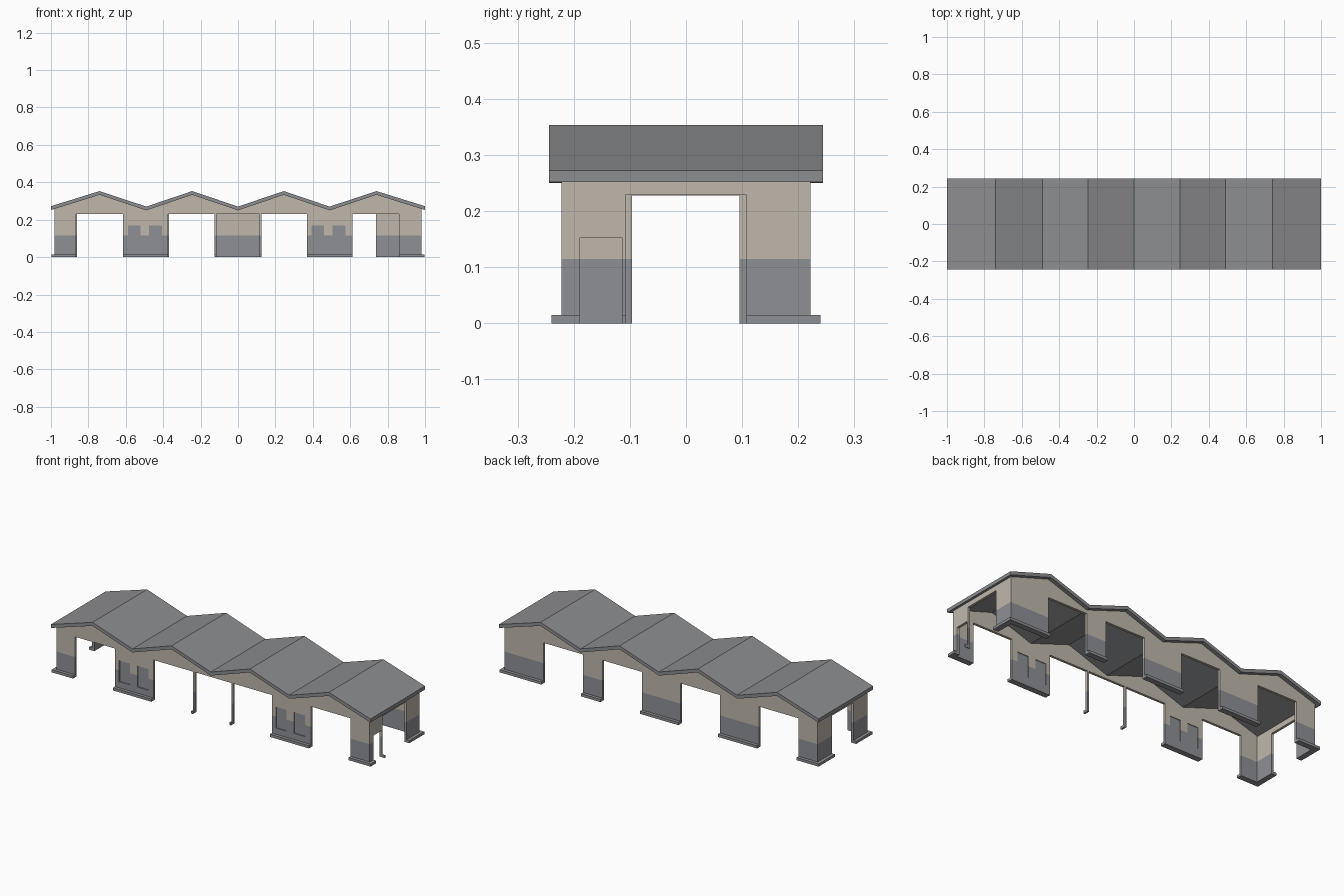
import bpy, bmesh
from mathutils import Vector

cube = bpy.data.objects.get("Cube")
if cube:
    bpy.data.objects.remove(cube, do_unlink=True)


def material(name, rgb):
    m = bpy.data.materials.new(name)
    m.use_nodes = True
    m.diffuse_color = (*rgb, 1)
    m.node_tree.nodes["Principled BSDF"].inputs["Base Color"].default_value = (*rgb, 1)
    return m


plaster = material("beige_plaster", (0.52, 0.475, 0.41))
stone = material("grey_stone", (0.275, 0.28, 0.3))
roofing = material("grey_roofing", (0.265, 0.268, 0.28))

WALL_X, WALL_Y, THICK = 0.98, 0.222, 0.014
BAND, LINTEL, BASE_H = 0.115, 0.23, 0.015
SLAB = 0.02

# Zigzag roof line: eave, then alternating ridges and valleys
ROOF = [(-1, 0.272), (-0.74, 0.353), (-0.49, 0.27), (-0.245, 0.353), (0, 0.27),
        (0.245, 0.353), (0.49, 0.27), (0.74, 0.353), (1, 0.272)]


def soffit(x):
    for (x0, z0), (x1, z1) in zip(ROOF, ROOF[1:]):
        if x0 <= x <= x1:
            return z0 + (z1 - z0) * (x - x0) / (x1 - x0) - SLAB


def finish(name, bm, mats):
    bmesh.ops.remove_doubles(bm, verts=bm.verts, dist=1e-5)
    bmesh.ops.recalc_face_normals(bm, faces=bm.faces)
    mesh = bpy.data.meshes.new(name)
    bm.to_mesh(mesh)
    bm.free()
    for m in mats:
        mesh.materials.append(m)
    obj = bpy.data.objects.new(name, mesh)
    bpy.context.collection.objects.link(obj)
    return obj


def box(name, lo, hi, mat):
    bm = bmesh.new()
    bmesh.ops.create_cube(bm, size=1)
    lo, hi = Vector(lo), Vector(hi)
    for v in bm.verts:
        v.co = (lo + hi) / 2 + v.co * (hi - lo)
    return finish(name, bm, [mat])


def wall(name, ends, holes, top, place, breaks=()):
    """Wall with rectangular holes (u0, u1, z0, z1); grey below the band."""
    us = sorted({*ends, *breaks, *(u for h in holes for u in h[:2])})
    zs = sorted({0, BAND, LINTEL, *(z for h in holes for z in h[2:])}) + [None]
    bm = bmesh.new()

    def filled(i, j):
        if not (0 <= i < len(us) - 1 and 0 <= j < len(zs) - 1):
            return False
        if zs[j + 1] is None:
            return True
        u, z = (us[i] + us[i + 1]) / 2, (zs[j] + zs[j + 1]) / 2
        return not any(a < u < b and c < z < d for a, b, c, d in holes)

    def corner(i, j, depth):
        z = top(us[i]) if zs[j] is None else zs[j]
        return bm.verts.new(place(us[i], z, depth))

    for i in range(len(us) - 1):
        for j in range(len(zs) - 1):
            if not filled(i, j):
                continue
            ring = [(i, j), (i + 1, j), (i + 1, j + 1), (i, j + 1)]
            faces = [bm.faces.new([corner(*c, d) for c in ring]) for d in (0, THICK)]
            # Jambs, sills and lintels where the neighbouring cell is open
            sides = [(i, j - 1), (i + 1, j), (i, j + 1), (i - 1, j)]
            for k, side in enumerate(sides):
                if not filled(*side):
                    a, b = ring[k], ring[(k + 1) % 4]
                    faces.append(bm.faces.new([corner(*a, 0), corner(*b, 0),
                                               corner(*b, THICK), corner(*a, THICK)]))
            for f in faces:
                f.material_index = int(zs[j] < BAND)
    return finish(name, bm, [plaster, stone])


# Roof slab
bm = bmesh.new()
outline = ROOF + [(x, z - SLAB) for x, z in reversed(ROOF)]
rows = [[bm.verts.new((x, y, z)) for x, z in outline] for y in (-0.244, 0.244)]
n, last = len(outline), len(outline) - 1
for k in range(n):
    m = (k + 1) % n
    bm.faces.new([rows[0][k], rows[0][m], rows[1][m], rows[1][k]])
for row in rows:
    for k in range(len(ROOF) - 1):
        bm.faces.new([row[k], row[k + 1], row[last - k - 1], row[last - k]])
finish("zigzag_roof", bm, [roofing])

# Long walls
front_gaps = [(-0.865, -0.615), (-0.375, -0.125), (-0.115, 0.115), (0.125, 0.368), (0.612, 0.86)]
back_gaps = [(-0.86, -0.613), (-0.368, -0.12), (0.12, 0.368), (0.49, 0.738)]
windows = [(a + s, b + s, 0.05, 0.17) for s in (0, 0.98)
           for a, b in ((-0.588, -0.52), (-0.475, -0.405))]
ridges = [x for x, z in ROOF[1:-1]]


def doors(gaps):
    return [(a, b, 0, LINTEL) for a, b in gaps]


wall("front_wall", (-WALL_X, WALL_X), doors(front_gaps) + windows, soffit,
     lambda u, z, d: (u, d - WALL_Y, z), ridges)
wall("back_wall", (-WALL_X, WALL_X), doors(back_gaps), soffit,
     lambda u, z, d: (u, WALL_Y - d, z), ridges)

# End walls
right_holes = [(-0.096, 0.095, 0, 0.228)]
left_holes = [(-0.19, -0.113, 0, 0.152), (-0.108, 0.107, 0, LINTEL)]
inner = WALL_Y - THICK
for name, sign, holes in (("right_end_wall", -1, right_holes), ("left_end_wall", 1, left_holes)):
    wall(name, (-inner, inner), holes, lambda u: 0.258,
         lambda u, z, d, s=sign: (s * (WALL_X - d), u, z))

# Window panes, set back in the front wall
for a, b, c, d in windows:
    box("window_pane", (a, -WALL_Y + 0.005, c), (b, -WALL_Y + 0.01, d), stone)


# Plinths under every solid stretch of wall
def stretches(gaps, end):
    cuts = [-end, *(u for g in sorted(gaps) for u in g), end]
    return zip(cuts[::2], cuts[1::2])


for name, sign, gaps in (("front_plinth", -1, front_gaps), ("back_plinth", 1, back_gaps)):
    for a, b in stretches(gaps, 0.998):
        y0, y1 = sorted((sign * 0.24, sign * inner))
        box(name, (a, y0, 0), (b, y1, BASE_H), stone)
for name, sign, holes in (("right_plinth", -1, right_holes), ("left_plinth", 1, left_holes)):
    for a, b in stretches([h[:2] for h in holes], 0.239):
        x0, x1 = sorted((sign * 0.998, sign * (WALL_X - THICK)))
        box(name, (x0, a, 0), (x1, b, BASE_H), stone)
